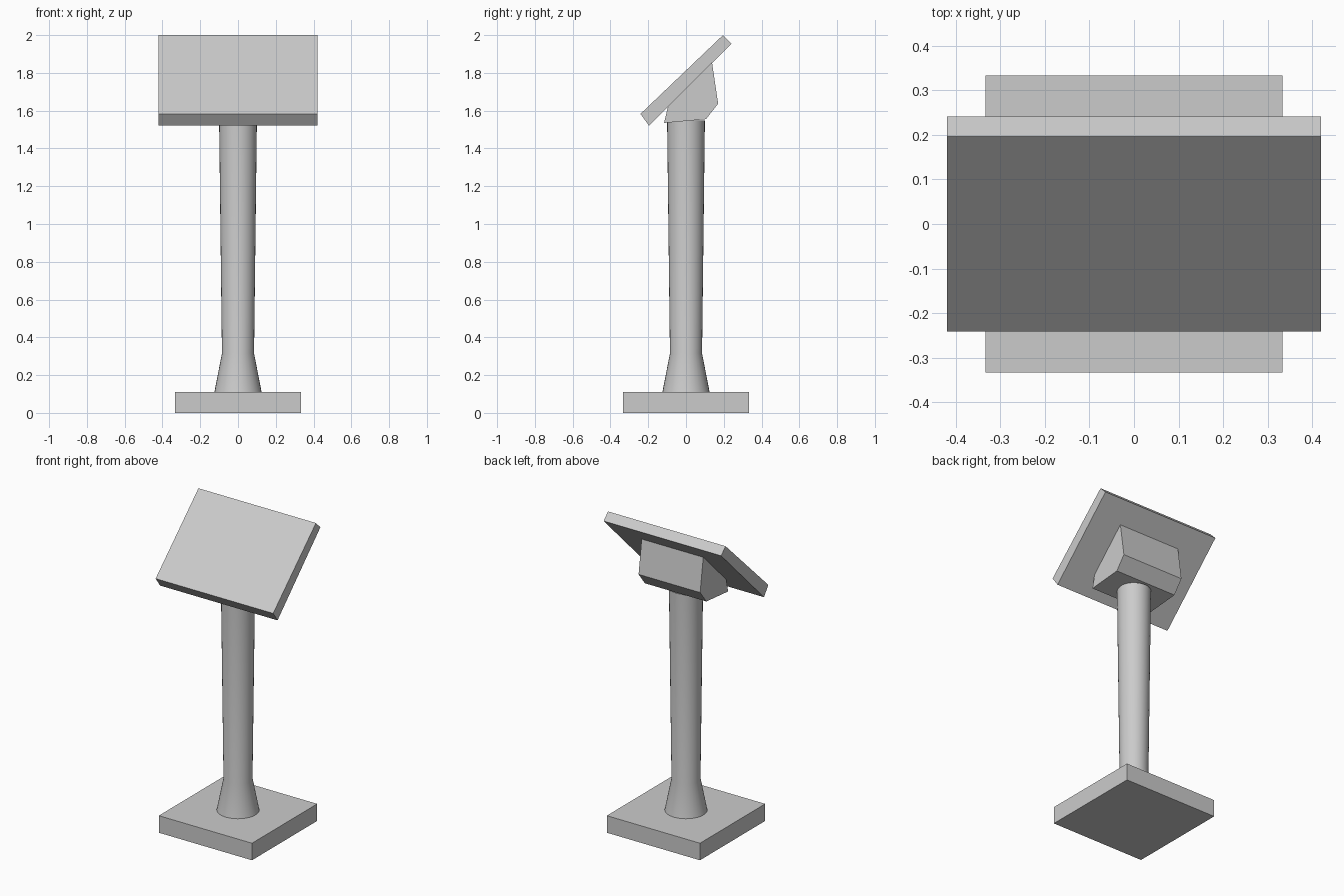
import bpy, math

if "Cube" in bpy.data.objects:
    bpy.data.objects.remove(bpy.data.objects["Cube"])


def make_object(name, verts, faces):
    mesh = bpy.data.meshes.new(name)
    mesh.from_pydata(verts, [], faces)
    mesh.update()
    ob = bpy.data.objects.new(name, mesh)
    bpy.context.collection.objects.link(ob)
    return ob


def extrude_x(name, profile, half_width):
    """Solid from a counter-clockwise (y, z) profile, extruded across x."""
    n = len(profile)
    verts = [(x, y, z) for x in (-half_width, half_width) for y, z in profile]
    faces = [tuple(range(n))[::-1], tuple(range(n, 2 * n))]
    faces += [(i, (i + 1) % n, n + (i + 1) % n, n + i) for i in range(n)]
    return make_object(name, verts, faces)


def lathe(name, profile, sides):
    """Capped solid of revolution from (radius, z) rings, bottom to top."""
    verts = [(r * math.cos(2 * math.pi * i / sides),
              r * math.sin(2 * math.pi * i / sides), z)
             for r, z in profile for i in range(sides)]
    faces = [tuple(range(sides))[::-1],
             tuple(range(len(verts) - sides, len(verts)))]
    for k in range(len(profile) - 1):
        a, b = k * sides, (k + 1) * sides
        faces += [(a + i, a + (i + 1) % sides, b + (i + 1) % sides, b + i)
                  for i in range(sides)]
    return make_object(name, verts, faces)


# Square foot plate
extrude_x("base", [(-0.333, 0), (0.333, 0), (0.333, 0.11), (-0.333, 0.11)], 0.333)

# Round post with a flared foot
post = lathe("post", [(0.125, 0.11), (0.085, 0.315), (0.1, 1.547)], 32)
bpy.context.view_layer.objects.active = post
post.select_set(True)
bpy.ops.object.shade_smooth_by_angle(angle=math.radians(30))

# Angled housing behind the panel
extrude_x("housing", [(-0.116, 1.535), (0.106, 1.555), (0.17, 1.637),
                      (0.138, 1.853), (-0.096, 1.62)], 0.22)

# Tilted display panel
extrude_x("panel", [(-0.196, 1.521), (0.241, 1.955),
                    (0.196, 2.0), (-0.241, 1.583)], 0.42)
